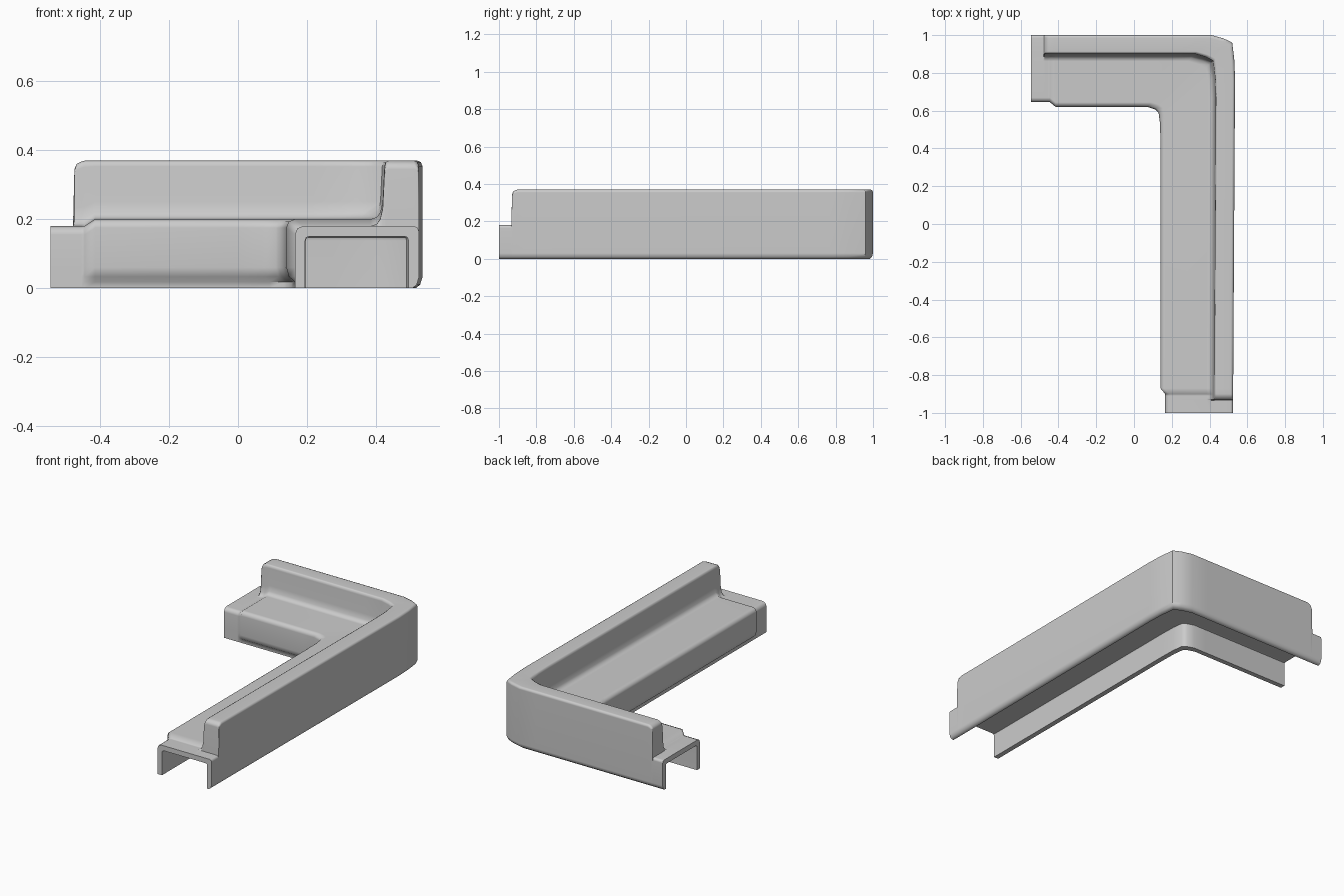
import bpy, bmesh
from math import radians
from mathutils import Vector

if "Cube" in bpy.data.objects:
    bpy.data.objects.remove(bpy.data.objects["Cube"])


def section(w, wall_top, step):
    """Cross-section as (distance inward from outer face, z); step 0 = end sleeve, 1 = full body."""
    zs = 0.18 + 0.02 * step              # ledge height
    e = w - 0.025 * (1 - step)           # inner face position
    leg = w - 0.025
    h = wall_top - zs
    return [
        # outer face and parapet top
        (0.018, 0), (0.006, 0.01), (0, 0.03), (0, wall_top - 0.015),
        (0.004, wall_top - 0.004), (0.014, wall_top), (0.088, wall_top),
        (0.097, wall_top - 0.03 * h), (0.1, wall_top - 0.1 * h),
        # cove down to the ledge
        (0.105, zs + 0.3 * h), (0.112, zs + 0.12 * h), (0.122, zs + 0.035 * h), (0.14, zs),
        # ledge and inner face
        (e - 0.025, zs), (e - 0.007, zs - 0.007), (e, zs - 0.025),
        (e, 0.06), (e - 0.008 * step, 0.033), (leg, 0.018), (leg, 0),
        # hollow underside
        (w - 0.055, 0), (w - 0.055, 0.138), (w - 0.058, 0.147), (w - 0.067, 0.15),
        (0.042, 0.15), (0.033, 0.147), (0.03, 0.138), (0.03, 0),
    ]


# stations: outer point, inner point, parapet height, step
LOW, TOP = 0.18, 0.37
ends = [(0, LOW, 0), (0.066, LOW, 0), (0.07, 0.345, 0), (0.076, 0.36, 0),
        (0.09, 0.367, 0), (0.1, TOP, 0), (0.13, TOP, 1)]
stations = [((0.525, -1 + t), (0.14, -1 + t), h, s) for t, h, s in ends]
corner = [((0.535, 0.77), (0.14, 0.43)), ((0.531, 0.87), (0.138, 0.53)),
          ((0.52, 0.96), (0.13, 0.59)), ((0.475, 0.982), (0.11, 0.607)),
          ((0.41, 1.0), (0.07, 0.62)), ((0.3, 1.0), (0.0, 0.62))]
stations += [(o, i, TOP, 1) for o, i in corner]
stations += [((-0.545 + t, 1), (-0.545 + t, 0.62), h, s) for t, h, s in reversed(ends)]

# corner parapet: sweep the section through the stations
bm = bmesh.new()
rings = []
for o, i, h, s in stations:
    o, i = Vector(o), Vector(i)
    w = 0.385
    ring = []
    for d, z in section(w, h, s):
        p = o.lerp(i, d / w)
        ring.append(bm.verts.new((p.x, p.y, z)))
    rings.append(ring)
n = len(rings[0])
for a, b in zip(rings, rings[1:]):
    for k in range(n):
        bm.faces.new((a[k], a[(k + 1) % n], b[(k + 1) % n], b[k]))
bm.faces.new(rings[0])
bm.faces.new(rings[-1])
bmesh.ops.recalc_face_normals(bm, faces=bm.faces)
bmesh.ops.triangulate(bm, faces=[f for f in bm.faces if len(f.verts) > 4])

mesh = bpy.data.meshes.new("corner_parapet")
bm.to_mesh(mesh)
bm.free()
obj = bpy.data.objects.new("corner_parapet", mesh)
bpy.context.collection.objects.link(obj)
bpy.context.view_layer.objects.active = obj
obj.select_set(True)
bpy.ops.object.shade_smooth_by_angle(angle=radians(50))
mod = obj.modifiers.new("weighted_normals", 'WEIGHTED_NORMAL')
mod.keep_sharp = True
